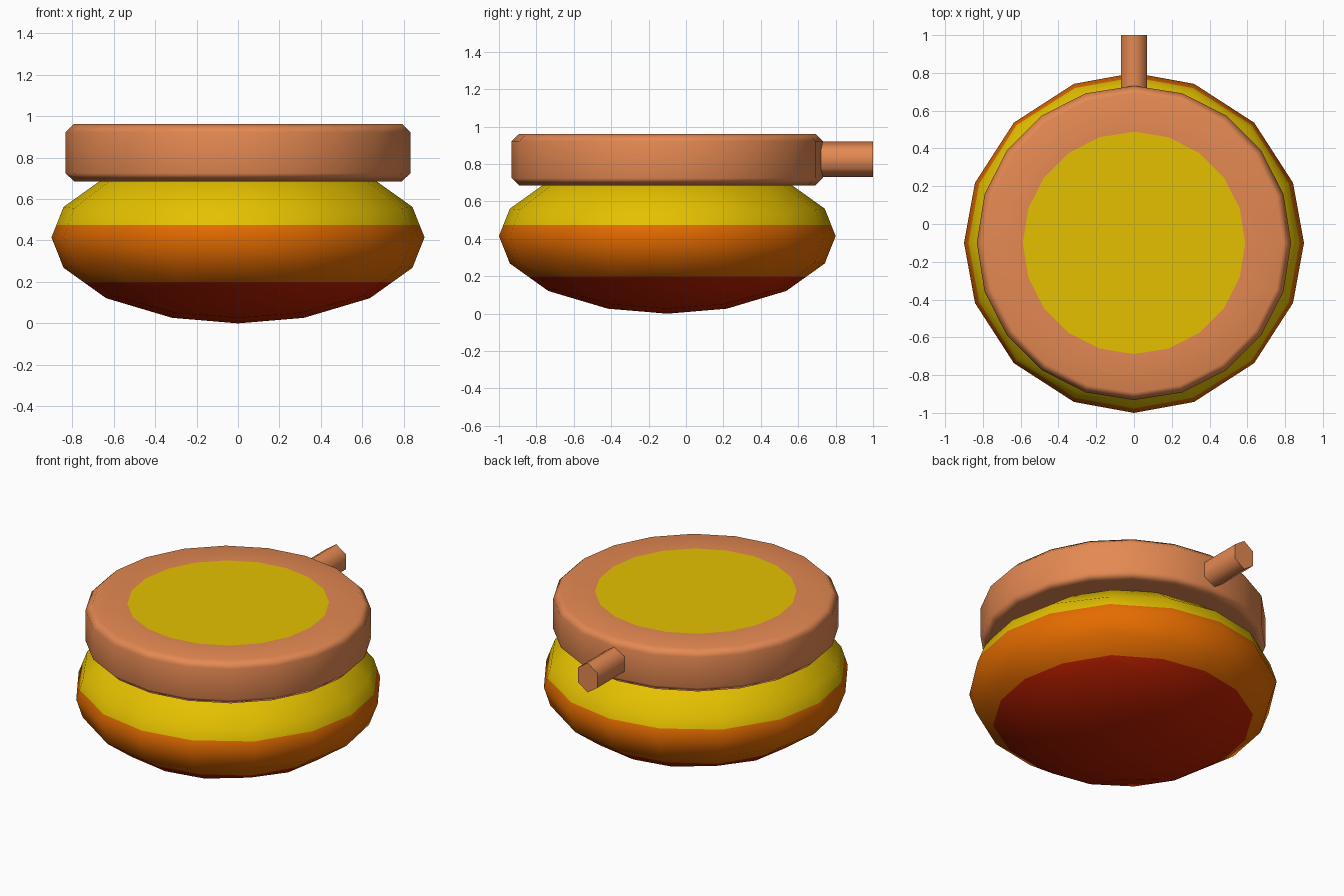
import bpy, bmesh, math
from mathutils import Matrix, Vector

cube = bpy.data.objects.get("Cube")
if cube:
    bpy.data.objects.remove(cube, do_unlink=True)


def material(name, r, g, b):
    m = bpy.data.materials.new(name)
    m.use_nodes = True
    m.diffuse_color = (r, g, b, 1)
    m.node_tree.nodes["Principled BSDF"].inputs["Base Color"].default_value = (r, g, b, 1)
    return m


yellow = material("yellow", 0.78, 0.53, 0.0)
orange = material("orange", 0.78, 0.15, 0.0)
dark_red = material("dark_red", 0.52, 0.014, 0.0)
copper = material("copper", 0.78, 0.25, 0.085)

CENTRE_Y = -0.1


def build(name, bm, mats, angle):
    mesh = bpy.data.meshes.new(name)
    bm.to_mesh(mesh)
    bm.free()
    for m in mats:
        mesh.materials.append(m)
    ob = bpy.data.objects.new(name, mesh)
    bpy.context.collection.objects.link(ob)
    bpy.ops.object.select_all(action="DESELECT")
    ob.select_set(True)
    bpy.context.view_layer.objects.active = ob
    bpy.ops.object.shade_smooth_by_angle(angle=math.radians(angle))
    return ob


def round_axis(a, b, c):
    # Maps one coordinate of a cube onto the unit ball
    return a * math.sqrt(1 - b * b / 2 - c * c / 2 + b * b * c * c / 3)


# Body: gridded cube rounded into a flattened ball
bm = bmesh.new()
bmesh.ops.create_cube(bm, size=2)
bmesh.ops.subdivide_edges(bm, edges=bm.edges[:], cuts=3, use_grid_fill=True)
for v in bm.verts:
    x, y, z = v.co
    v.co = Vector((0.9 * round_axis(x, y, z),
                   0.9 * round_axis(y, z, x) + CENTRE_Y,
                   0.415 * round_axis(z, x, y) + 0.415))

# Horizontal colour bands
BANDS = (0.475, 0.2)
for z in BANDS:
    bmesh.ops.bisect_plane(bm, geom=bm.verts[:] + bm.edges[:] + bm.faces[:],
                           plane_co=(0, 0, z), plane_no=(0, 0, 1))
for f in bm.faces:
    f.material_index = sum(f.calc_center_median().z < z for z in BANDS)
build("body", bm, [yellow, orange, dark_red], 180)

# Lid: bevelled drum with an inset coloured disc on top
bm = bmesh.new()
bmesh.ops.create_cone(bm, cap_ends=True, segments=20, radius1=0.832, radius2=0.832,
                      depth=0.277, matrix=Matrix.Translation((0, CENTRE_Y, 0.8235)))
rims = [e for e in bm.edges if abs(e.verts[0].co.z - e.verts[1].co.z) < 0.01]
bmesh.ops.bevel(bm, geom=rims, offset=0.04, segments=1, affect="EDGES")
bm.normal_update()
top = max(bm.faces, key=lambda f: f.calc_center_median().z)
bmesh.ops.inset_region(bm, faces=[top], thickness=0.203)
top.material_index = 1
lid = build("lid", bm, [copper, yellow], 60)
lid.modifiers.new("even_shading", "WEIGHTED_NORMAL").keep_sharp = True

# Handle: six-sided peg at the back
bm = bmesh.new()
bmesh.ops.create_cone(bm, cap_ends=True, segments=6, radius1=1, radius2=1, depth=0.34,
                      matrix=Matrix.Translation((0, 0.83, 0.825))
                      @ Matrix.Diagonal((0.079, 1, 0.095, 1))
                      @ Matrix.Rotation(math.pi / 2, 4, "X"))
build("handle", bm, [copper], 75)
